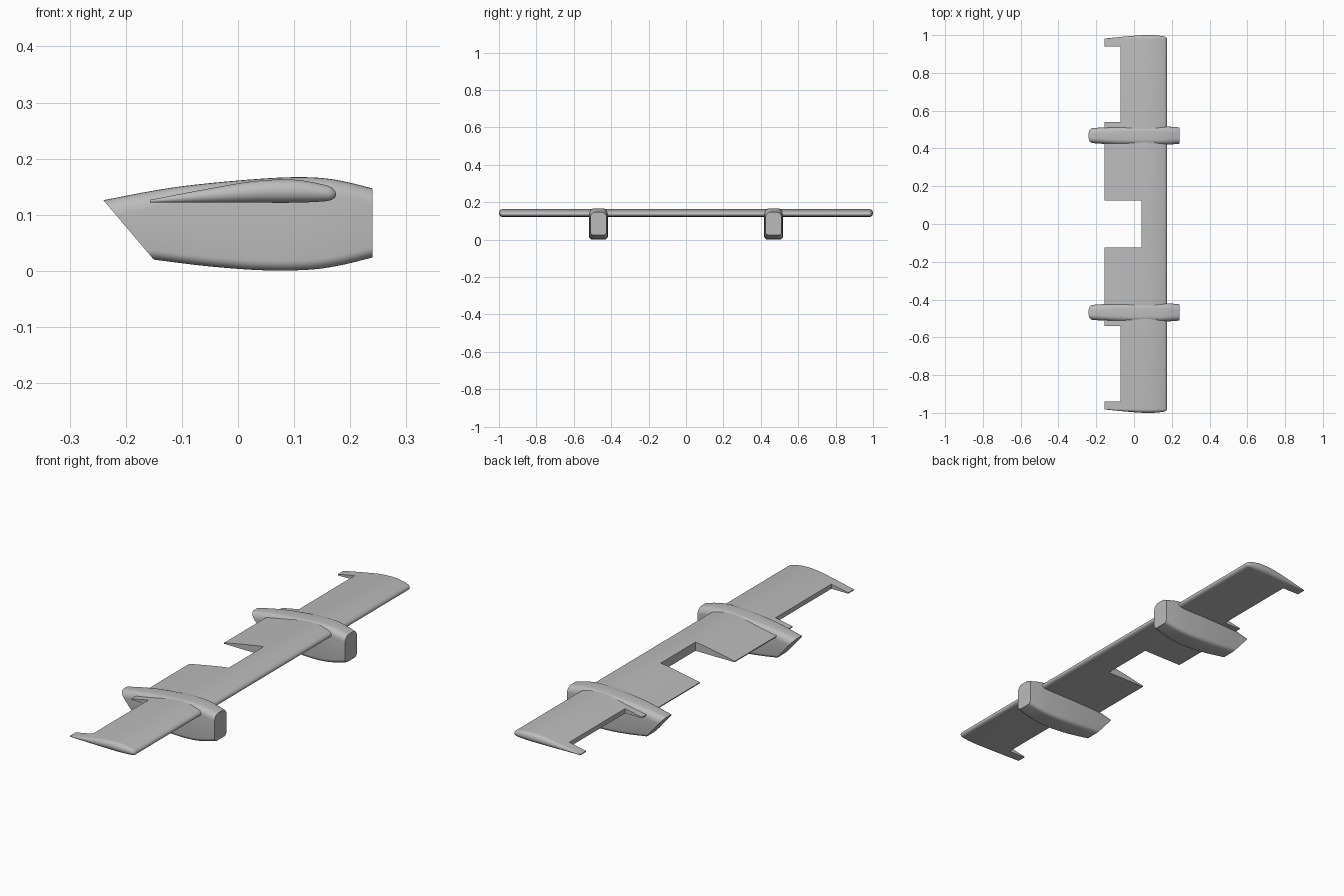
import bpy, bmesh, math

if "Cube" in bpy.data.objects:
    bpy.data.objects.remove(bpy.data.objects["Cube"], do_unlink=True)

grey = bpy.data.materials.new("plain_grey")
grey.use_nodes = True
grey.diffuse_color = (0.5, 0.5, 0.5, 1)
grey.node_tree.nodes["Principled BSDF"].inputs["Base Color"].default_value = (0.5, 0.5, 0.5, 1)


def spline(points, steps):
    """Smooth curve through tuples of any length."""
    out = []
    last = len(points) - 1
    for i in range(last):
        a, b, c, d = (points[min(max(i + k, 0), last)] for k in (-1, 0, 1, 2))
        for s in range(steps):
            t = s / steps
            out.append([q + 0.5 * t * (r - p + t * (2*p - 5*q + 4*r - e + t * (3*(q - r) + e - p)))
                        for p, q, r, e in zip(a, b, c, d)])
    return out + [list(points[-1])]


def make_object(name, bm):
    bmesh.ops.remove_doubles(bm, verts=bm.verts, dist=1e-5)
    bmesh.ops.recalc_face_normals(bm, faces=bm.faces)
    mesh = bpy.data.meshes.new(name)
    bm.to_mesh(mesh)
    bm.free()
    mesh.materials.append(grey)
    obj = bpy.data.objects.new(name, mesh)
    bpy.context.collection.objects.link(obj)
    return obj


def loft(name, rings, caps):
    bm = bmesh.new()
    loops = [[bm.verts.new(p) for p in ring] for ring in rings]
    for a, b in zip(loops, loops[1:]):
        n = len(a)
        for i in range(n):
            j = (i + 1) % n
            bm.faces.new((a[i], a[j], b[j], b[i]))
    if caps:
        bm.faces.new(loops[0])
        bm.faces.new(loops[-1])
    return make_object(name, bm)


def shade(obj):
    bpy.ops.object.select_all(action="DESELECT")
    obj.select_set(True)
    bpy.context.view_layer.objects.active = obj
    bpy.ops.object.shade_smooth_by_angle(angle=math.radians(35))


# Wing: airfoil stations (x, upper z, lower z) from nose to trailing edge
airfoil = spline([(0.175, 0.136, 0.136), (0.171, 0.145, 0.129), (0.155, 0.153, 0.124),
                  (0.1, 0.1625, 0.1215), (0.03, 0.160, 0.1215), (-0.05, 0.147, 0.1215),
                  (-0.157, 0.1265, 0.122)], 6)


def wing_ring(side, angle):
    upper, lower = [], []
    for x, zu, zl in airfoil:
        mid, half = (zu + zl) / 2, (zu - zl) / 2
        y = side * (0.9795 + half * math.sin(angle))
        upper.append((x, y, mid + half * math.cos(angle)))
        lower.append((x, y, mid - half * math.cos(angle)))
    return upper + lower[::-1]


# Rounded tips close the wing at both ends
tip_angles = [math.pi / 2 * k / 8 for k in range(9)]
rings = [wing_ring(-1, a) for a in reversed(tip_angles)] + [wing_ring(1, a) for a in tip_angles]
wing = loft("wing", rings, False)

# Trailing edge cut-outs: two outer bays and the centre notch
bm = bmesh.new()
for x_edge, y0, y1 in ((-0.072, -0.94, -0.54), (0.04, -0.125, 0.125), (-0.072, 0.54, 0.94)):
    box = bmesh.ops.create_cube(bm, size=1)["verts"]
    bmesh.ops.scale(bm, verts=box, vec=(0.4, y1 - y0, 0.4))
    bmesh.ops.translate(bm, verts=box, vec=(x_edge - 0.2, (y0 + y1) / 2, 0.15))
cutter = make_object("cutout_helper", bm)
cutter.hide_render = True
cut = wing.modifiers.new("cutouts", "BOOLEAN")
cut.operation = "DIFFERENCE"
cut.solver = "EXACT"
cut.object = cutter
bpy.context.view_layer.objects.active = wing
bpy.ops.object.modifier_apply(modifier=cut.name)
bpy.data.objects.remove(cutter, do_unlink=True)
shade(wing)

# Pods: stations (top x, top z, bottom x, bottom z, half width), raked at the rear
stations = spline([(-0.24, 0.126, -0.15, 0.02, 0.040), (-0.12, 0.148, -0.052, 0.008, 0.047),
                   (0, 0.161, 0.045, 0.001, 0.0505), (0.1, 0.167, 0.126, 0.002, 0.050),
                   (0.17, 0.163, 0.183, 0.010, 0.048), (0.24, 0.147, 0.24, 0.024, 0.043)], 5)


def pod_ring(station, y_centre):
    xt, zt, xb, zb, w = station
    ring = []
    for sy, sz, start in ((1, 1, 0), (-1, 1, 90), (-1, -1, 180), (1, -1, 270)):
        r = 0.028 if sz > 0 else 0.018
        z_corner = zt - r if sz > 0 else zb + r
        for k in range(7):
            a = math.radians(start + 15 * k)
            z = z_corner + r * math.sin(a)
            f = (z - zb) / (zt - zb)
            ring.append((xb + (xt - xb) * f, y_centre + sy * (w - r) + r * math.cos(a), z))
    return ring


for name, y in (("front_pod", -0.468), ("rear_pod", 0.468)):
    shade(loft(name, [pod_ring(s, y) for s in stations], True))
